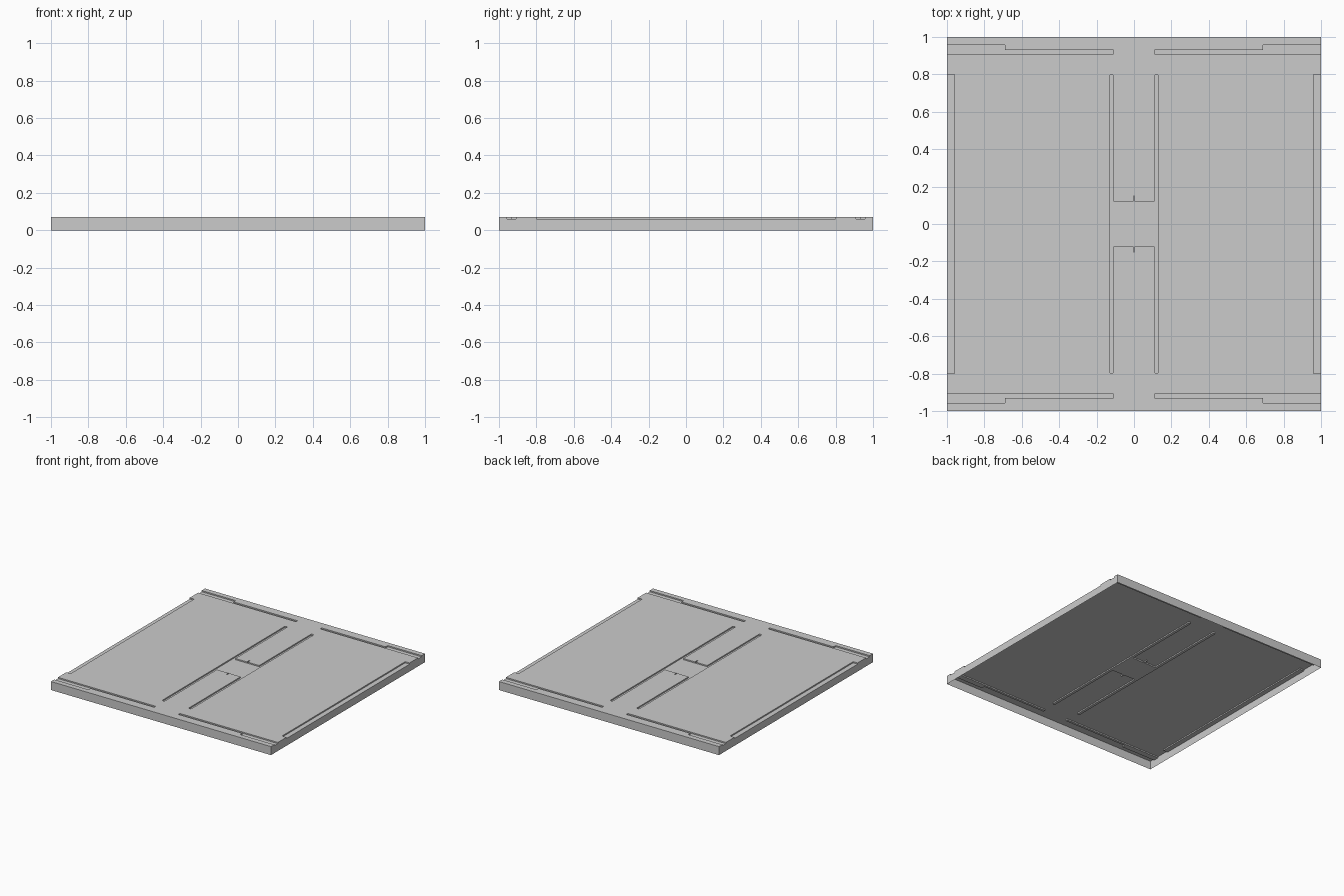
import bpy, bmesh, math

if "Cube" in bpy.data.objects:
    bpy.data.objects.remove(bpy.data.objects["Cube"])

TOP, FLOOR = 0.07, 0.06


def prism(name, pts, z0, z1):
    """Extrude a closed outline (counter-clockwise) from z0 to z1."""
    bm = bmesh.new()
    base = bm.faces.new([bm.verts.new((x, y, z0)) for x, y in pts])
    ext = bmesh.ops.extrude_face_region(bm, geom=[base], use_keep_orig=True)
    verts = [g for g in ext["geom"] if isinstance(g, bmesh.types.BMVert)]
    bmesh.ops.translate(bm, verts=verts, vec=(0, 0, z1 - z0))
    bmesh.ops.recalc_face_normals(bm, faces=bm.faces)
    me = bpy.data.meshes.new(name)
    bm.to_mesh(me)
    bm.free()
    ob = bpy.data.objects.new(name, me)
    bpy.context.collection.objects.link(ob)
    return ob


def rect(x0, x1, y0, y1):
    x0, x1 = sorted((x0, x1))
    y0, y1 = sorted((y0, y1))
    return [(x0, y0), (x1, y0), (x1, y1), (x0, y1)]


def stadium(cx, r, half):
    """Slot outline along y with rounded ends."""
    up = [(cx + r * math.cos(a), half - r + r * math.sin(a))
          for a in [math.pi * i / 6 for i in range(7)]]
    return up + [(2 * cx - x, -y) for x, y in up]


panel = prism("floor_panel", rect(-1, 1, -1, 1), 0, TOP)


def carve(pts):
    cutter = prism("groove_cutter", pts, FLOOR, TOP + 0.1)
    cutter.hide_render = True
    mod = panel.modifiers.new("groove", 'BOOLEAN')
    mod.operation = 'DIFFERENCE'
    mod.solver = 'EXACT'
    mod.object = cutter
    bpy.context.view_layer.objects.active = panel
    bpy.ops.object.modifier_apply(modifier=mod.name)
    bpy.data.objects.remove(cutter)


# Central recess joining the two long slots, with a small notch at each end
carve(rect(-0.12, 0.12, -0.12, 0.12))
carve(rect(-0.004, 0.004, -0.15, 0.15))

for sx in (-1, 1):
    # Long round-ended slots and the shallow side ledges
    carve(stadium(sx * 0.12, 0.0115, 0.8))
    carve(rect(sx * 0.96, sx * 1.1, -0.8, 0.8))
    for sy in (-1, 1):
        # Grooves along front and back, stepping wider near the corners
        x0, x1, xe = sx * 0.11, sx * 0.69, sx * 1.1
        pts = [(x0, sy * 0.91), (xe, sy * 0.91), (xe, sy * 0.957),
               (x1, sy * 0.957), (x1, sy * 0.93), (x0, sy * 0.93)]
        carve(pts)

# Open the underside so the panel is a thin shell
bm = bmesh.new()
bm.from_mesh(panel.data)
under = [f for f in bm.faces if all(v.co.z < 1e-4 for v in f.verts)]
bmesh.ops.delete(bm, geom=under, context='FACES')
bm.to_mesh(panel.data)
bm.free()
